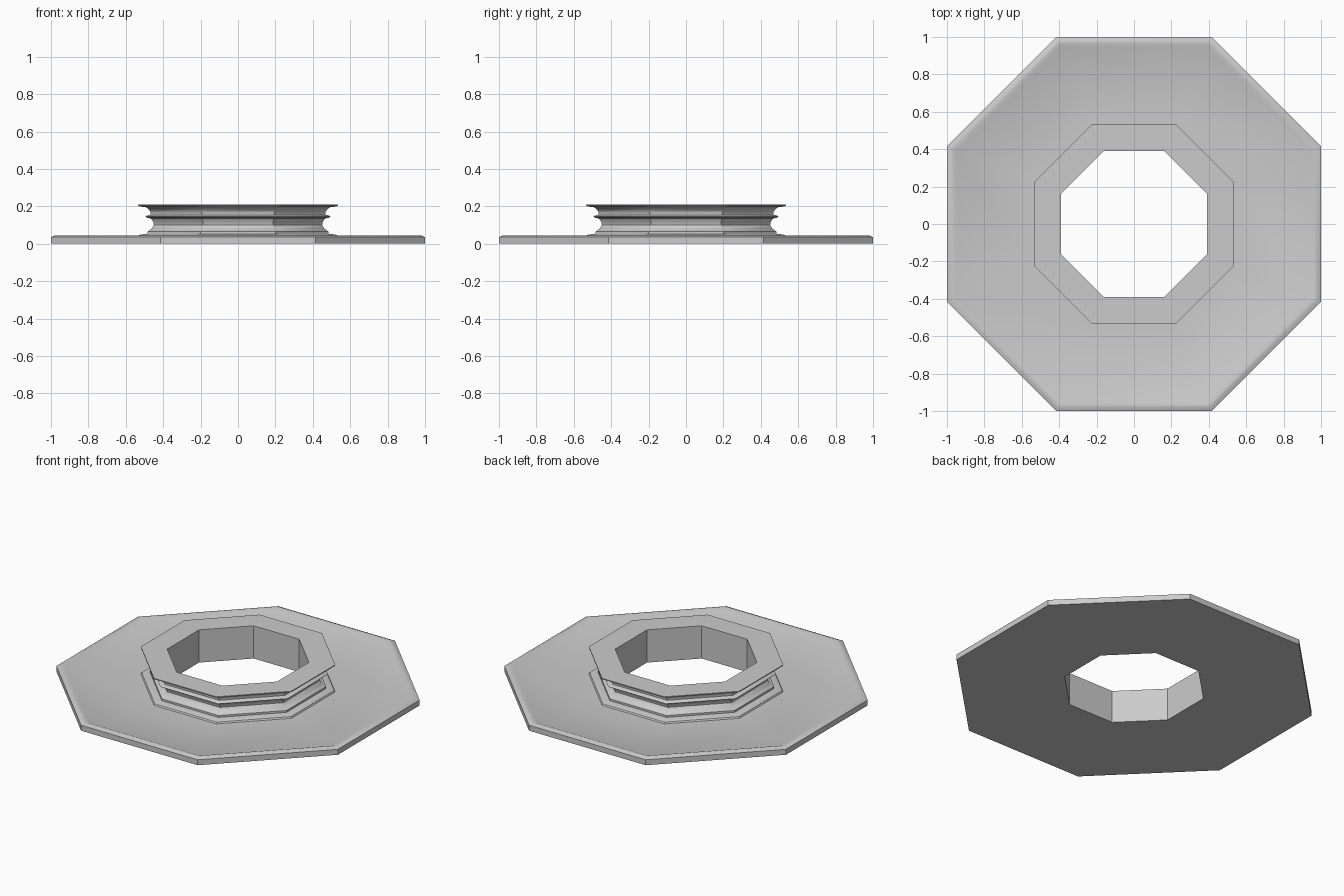
import bpy, bmesh, math

if "Cube" in bpy.data.objects:
    bpy.data.objects.remove(bpy.data.objects["Cube"])

SIDES = 8

def octagon_ring(name, profile):
    """Sweep a closed (apothem, z) profile around z as an octagon."""
    bm = bmesh.new()
    k = 1 / math.cos(math.pi / SIDES)
    rings = []
    for i in range(SIDES):
        a = (i + 0.5) * math.tau / SIDES
        rings.append([bm.verts.new((r * k * math.cos(a), r * k * math.sin(a), z))
                      for r, z in profile])
    n = len(profile)
    for i in range(SIDES):
        p, q = rings[i], rings[(i + 1) % SIDES]
        for j in range(n):
            m = (j + 1) % n
            bm.faces.new((p[j], q[j], q[m], p[m]))
    bmesh.ops.recalc_face_normals(bm, faces=bm.faces)
    mesh = bpy.data.meshes.new(name)
    bm.to_mesh(mesh)
    bm.free()
    obj = bpy.data.objects.new(name, mesh)
    bpy.context.collection.objects.link(obj)
    bpy.context.view_layer.objects.active = obj
    obj.select_set(True)
    bpy.ops.object.shade_smooth_by_angle(angle=math.radians(30))
    obj.select_set(False)
    return obj

# Whole section: flat underside, raised rim, plate, foot, two coves, top flange, bore
octagon_ring("octagonal_flanged_collar", [
    (0.39, 0.0), (1.0, 0.0),
    (1.0, 0.035), (0.98, 0.044), (0.965, 0.044), (0.945, 0.036),
    (0.535, 0.036), (0.53, 0.045), (0.515, 0.05),
    (0.485, 0.053), (0.485, 0.065), (0.475, 0.07),
    (0.46, 0.083), (0.45, 0.10), (0.452, 0.115), (0.465, 0.135),
    (0.485, 0.138), (0.495, 0.145), (0.485, 0.152),
    (0.467, 0.154), (0.467, 0.167), (0.475, 0.182), (0.492, 0.195),
    (0.525, 0.199), (0.535, 0.204), (0.535, 0.21),
    (0.39, 0.21)])
